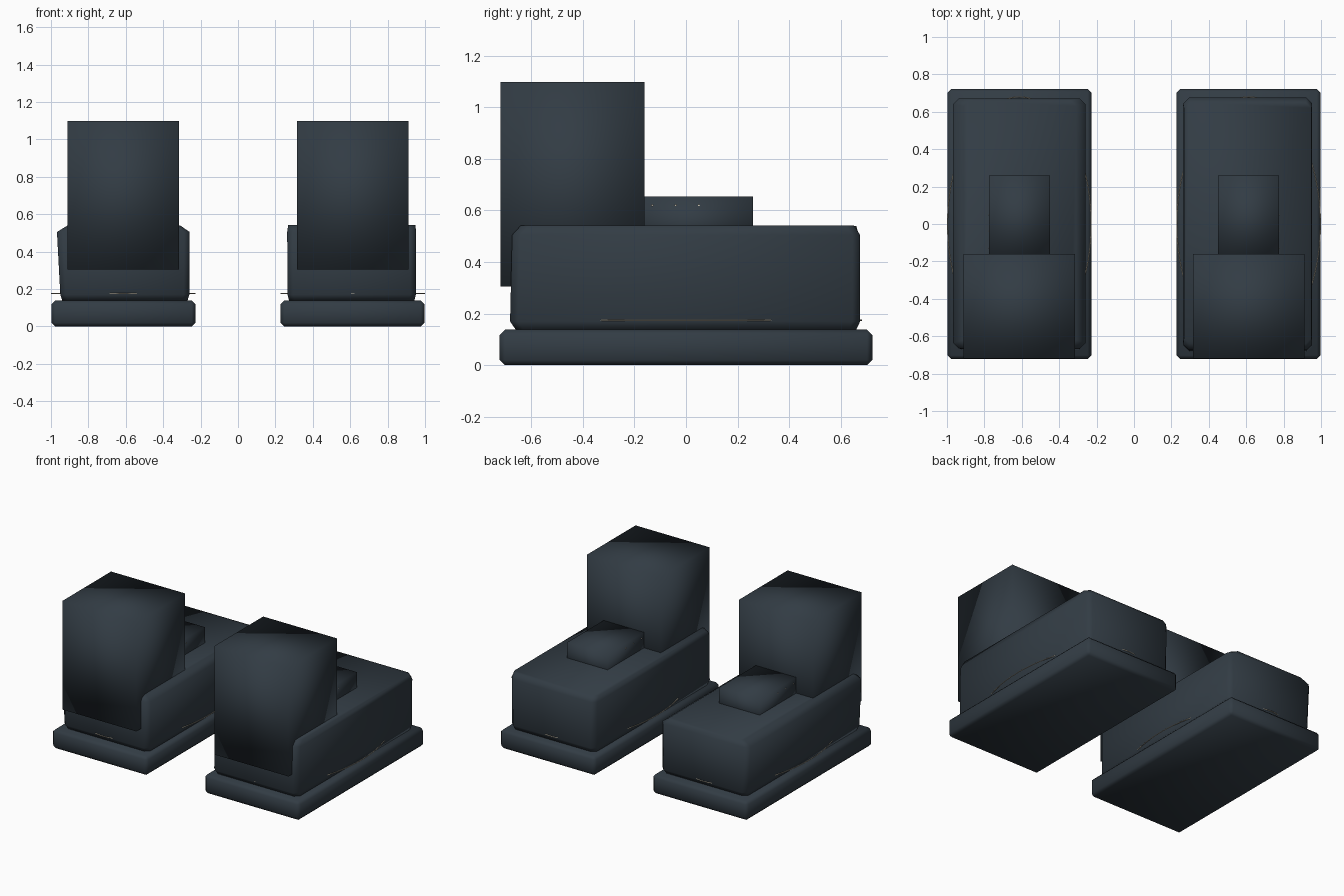
import bpy, bmesh
from math import sin, cos, pi

default = bpy.data.objects.get("Cube")
if default:
    bpy.data.objects.remove(default)


def material(name, rgb):
    m = bpy.data.materials.new(name)
    m.use_nodes = True
    m.diffuse_color = (*rgb, 1)
    m.node_tree.nodes["Principled BSDF"].inputs["Base Color"].default_value = (*rgb, 1)
    return m


LEATHER = material("dark slate leather", (0.032, 0.045, 0.058))
THREAD = material("cream thread", (0.62, 0.57, 0.46))


def finish(bm, name, mat):
    bmesh.ops.recalc_face_normals(bm, faces=bm.faces)
    mesh = bpy.data.meshes.new(name)
    bm.to_mesh(mesh)
    bm.free()
    mesh.materials.append(mat)
    mesh.shade_smooth()
    obj = bpy.data.objects.new(name, mesh)
    bpy.context.collection.objects.link(obj)
    return obj


def box(name, x, y, z, bevel=0):
    """Box spanning the given (low, high) ranges."""
    bm = bmesh.new()
    bmesh.ops.create_cube(bm, size=1)
    for v in bm.verts:
        v.co = [(r[0] + r[1]) / 2 + c * (r[1] - r[0]) for c, r in zip(v.co, (x, y, z))]
    if bevel:
        bmesh.ops.bevel(bm, geom=bm.edges[:], offset=bevel, segments=1, affect='EDGES')
    return finish(bm, name, LEATHER)


def loft(name, rings, cut):
    """Stack of corner-cut rectangles given as (z, centre x, half width, y low, y high)."""
    bm = bmesh.new()
    loops = []
    for z, cx, hx, y0, y1 in rings:
        a, b = cx - hx, cx + hx
        pts = [(a + cut, y0), (b - cut, y0), (b, y0 + cut), (b, y1 - cut),
               (b - cut, y1), (a + cut, y1), (a, y1 - cut), (a, y0 + cut)]
        loops.append([bm.verts.new((px, py, z)) for px, py in pts])
    for low, high in zip(loops, loops[1:]):
        for i in range(8):
            j = (i + 1) % 8
            bm.faces.new((low[i], low[j], high[j], high[i]))
    bm.faces.new(loops[0])
    bm.faces.new(loops[-1])
    return finish(bm, name, LEATHER)


def welt_stitch(name, cx, rx, ry, z, r):
    """Thin oval thread ring that peeks out of the upper."""
    bm = bmesh.new()
    n, k = 64, 6
    loops = []
    for i in range(n):
        t = 2 * pi * i / n
        loops.append([bm.verts.new((cx + (rx + r * cos(2 * pi * j / k)) * cos(t),
                                    (ry + r * cos(2 * pi * j / k)) * sin(t),
                                    z + r * sin(2 * pi * j / k))) for j in range(k)])
    for i in range(n):
        p, q = loops[i], loops[(i + 1) % n]
        for j in range(k):
            m = (j + 1) % k
            bm.faces.new((p[j], q[j], q[m], p[m]))
    return finish(bm, name, THREAD)


def lace(name, cx, half, y, z):
    """Thin lace running across the instep."""
    bpy.ops.mesh.primitive_cylinder_add(vertices=6, radius=0.004, depth=2 * half,
                                        location=(cx, y, z), rotation=(0, pi / 2, 0))
    obj = bpy.context.object
    obj.name = name
    obj.data.materials.append(THREAD)


for side, s in (("left", 1), ("right", -1)):
    cx = 0.613 * s
    box(side + "_sole", (cx - 0.385, cx + 0.385), (-0.722, 0.722), (0, 0.138), 0.02)

    # upper: the left one is cut at heel and toe, the right one along its sides
    if s > 0:
        rings = [(0.138, 0.608, 0.335, -0.66, 0.66), (0.17, 0.608, 0.343, -0.682, 0.675),
                 (0.505, 0.608, 0.345, -0.674, 0.675), (0.542, 0.608, 0.34, -0.64, 0.65)]
    else:
        rings = [(0.138, -0.605, 0.335, -0.65, 0.65), (0.17, -0.605, 0.345, -0.67, 0.672),
                 (0.505, -0.613, 0.355, -0.665, 0.67), (0.54, -0.61, 0.3, -0.65, 0.66)]
    loft(side + "_upper", rings, 0.03)

    box(side + "_shaft", (cx - 0.298, cx + 0.298), (-0.72, -0.16), (0.305, 1.097))
    box(side + "_instep", (cx - 0.163, cx + 0.163), (-0.2, 0.26), (0.45, 0.655))
    welt_stitch(side + "_welt_stitch", cx, 0.384, 0.68, 0.175, 0.003)
    for i, y in enumerate((-0.13, -0.04, 0.05)):
        lace(f"{side}_lace_{i + 1}", cx, 0.165, y, 0.62)
